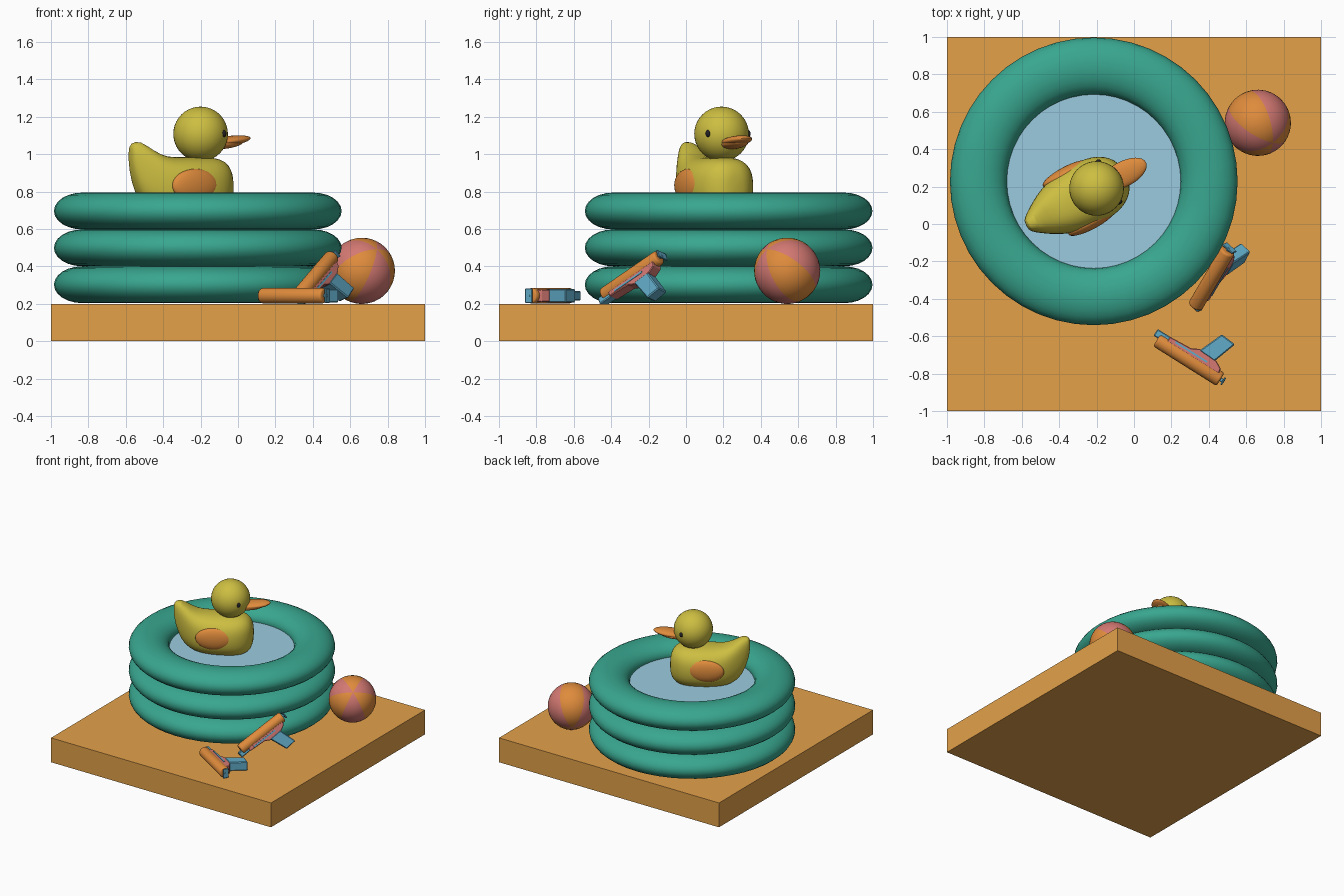
import bpy, bmesh, math
from mathutils import Matrix, Vector

if "Cube" in bpy.data.objects:
    bpy.data.objects.remove(bpy.data.objects["Cube"])

def mat(name, r, g, b):
    m = bpy.data.materials.new(name)
    m.diffuse_color = (r, g, b, 1)
    m.use_nodes = True
    m.node_tree.nodes["Principled BSDF"].inputs["Base Color"].default_value = m.diffuse_color
    return m

WOOD = mat("wood", .77, .355, .068)
TEAL = mat("teal", .04, .385, .275)
WATER = mat("water", .33, .60, .74)
YELLOW = mat("yellow", .61, .515, .053)
ORANGE = mat("orange", .74, .26, .045)
PINK = mat("pink", .66, .19, .17)
BLUE = mat("blue", .12, .41, .58)
BLACK = mat("black", .015, .015, .02)

def finish(bm, name, mats, M=Matrix(), smooth=True):
    bmesh.ops.recalc_face_normals(bm, faces=bm.faces)
    me = bpy.data.meshes.new(name)
    bm.to_mesh(me)
    bm.free()
    ob = bpy.data.objects.new(name, me)
    bpy.context.collection.objects.link(ob)
    for m in mats:
        me.materials.append(m)
    ob.matrix_world = M
    if smooth:
        bpy.ops.object.select_all(action='DESELECT')
        ob.select_set(True)
        bpy.context.view_layer.objects.active = ob
        bpy.ops.object.shade_smooth_by_angle(angle=math.radians(40))
    return ob

def frame(origin, x, y):
    x, y = Vector(x).normalized(), Vector(y)
    y = (y - x * x.dot(y)).normalized()
    m = Matrix((x, y, x.cross(y))).transposed().to_4x4()
    m.translation = origin
    return m

def ball(name, m, c, r, M=Matrix(), tilt=0, seg=32):
    bm = bmesh.new()
    T = (Matrix.Translation(c) @ Matrix.Rotation(tilt, 4, 'Y')
         @ Matrix.Diagonal((*r, 1)))
    bmesh.ops.create_uvsphere(bm, u_segments=seg, v_segments=seg // 2, radius=1, matrix=T)
    return finish(bm, name, [m], M)

def cyl(name, m, r, depth, T, M=Matrix(), seg=24, bevel=0):
    bm = bmesh.new()
    bmesh.ops.create_cone(bm, cap_ends=True, segments=seg, radius1=r, radius2=r, depth=depth, matrix=T)
    if bevel:
        rim = [e for e in bm.edges if any(len(f.verts) > 4 for f in e.link_faces)]
        bmesh.ops.bevel(bm, geom=rim, offset=bevel, segments=3, affect='EDGES', profile=.5)
    return finish(bm, name, [m], M)

def prism(name, m, pts, z0, z1, M=Matrix(), bevel=0):
    bm = bmesh.new()
    f = bm.faces.new([bm.verts.new((x, y, z0)) for x, y in pts])
    top = bmesh.ops.extrude_face_region(bm, geom=[f])["geom"]
    for v in top:
        if isinstance(v, bmesh.types.BMVert):
            v.co.z = z1
    if bevel:
        bmesh.ops.bevel(bm, geom=bm.edges[:], offset=bevel, segments=1, affect='EDGES')
    return finish(bm, name, [m], M, smooth=False)

def rect(x0, x1, y0, y1):
    return [(x0, y0), (x1, y0), (x1, y1), (x0, y1)]

def loft(rings):
    bm = bmesh.new()
    loops = [[bm.verts.new(p) for p in ring] for ring in rings]
    n = len(loops[0])
    for a, b in zip(loops, loops[1:]):
        for i in range(n):
            bm.faces.new((a[i], a[(i + 1) % n], b[(i + 1) % n], b[i]))
    bm.faces.new(loops[0])
    bm.faces.new(loops[-1])
    return bm

# Ground slab
prism("ground_slab", WOOD, rect(-1, 1, -1, 1), 0, .2)

# Pool: three flattened inflatable rings and the water surface
PX, PY = -.215, .228
for k in range(3):
    bm = bmesh.new()
    prof = [bm.verts.new((.617 + .152 * math.cos(t), 0, .0985 * math.sin(t)))
            for t in (i * math.tau / 24 for i in range(24))]
    edges = [bm.edges.new((prof[i], prof[(i + 1) % 24])) for i in range(24)]
    bmesh.ops.spin(bm, geom=prof + edges, cent=(0, 0, 0), axis=(0, 0, 1),
                   angle=math.tau, steps=48, use_merge=True)
    bmesh.ops.remove_doubles(bm, verts=bm.verts, dist=1e-4)
    finish(bm, f"pool_ring_{k + 1}", [TEAL], Matrix.Translation((PX, PY, .302 + .197 * k)))
cyl("pool_water", WATER, .5, .04, Matrix.Translation((PX, PY, .67)), seg=48)

# Beach ball with alternating gores
bm = bmesh.new()
bmesh.ops.create_uvsphere(bm, u_segments=36, v_segments=20, radius=.177)
for f in bm.faces:
    c = f.calc_center_median()
    f.material_index = int((math.atan2(c.y, c.x) + math.pi) / (math.pi / 3)) % 2
pole = Vector((.45, -.6, .65)).to_track_quat('Z', 'Y').to_matrix().to_4x4()
finish(bm, "beach_ball", [ORANGE, PINK], Matrix.Translation((.662, .541, .376)) @ pole)

# Duck, built facing local +x and then turned
D = Matrix.Translation((-.2, .19, 0)) @ Matrix.Rotation(math.radians(28), 4, 'Z')
# body sections: position, top, bottom, half width
sections = [(-.425, 1.035, .97, .02), (-.417, 1.06, .89, .04), (-.37, 1.075, .75, .075),
            (-.30, 1.02, .69, .12), (-.22, .985, .67, .155), (-.12, .985, .66, .175),
            (-.02, .985, .66, .175), (.06, .985, .66, .163), (.12, .97, .68, .13),
            (.155, .935, .71, .09), (.172, .88, .77, .045)]
def spow(c, e):
    return math.copysign(abs(c) ** e, c)
rings = []
for u, top, bot, hw in sections:
    angs = [i * math.tau / 24 for i in range(24)]
    rings.append([(u, hw * spow(math.cos(t), .8),
                   (top + bot) / 2 + (top - bot) / 2 * spow(math.sin(t), .8)) for t in angs])
body = finish(loft(rings), "duck_body", [YELLOW], D)
for p in body.data.polygons:
    p.use_smooth = True
sub = body.modifiers.new("smooth", 'SUBSURF')
sub.levels = sub.render_levels = 1

ball("duck_head", YELLOW, (0, 0, 1.108), (.146, .146, .146), D, seg=40)
ball("duck_upper_bill", ORANGE, (.165, 0, 1.070), (.135, .068, .026), D, tilt=-.12)
ball("duck_lower_bill", ORANGE, (.14, 0, 1.056), (.115, .064, .028), D, tilt=-.1)
for side, s in (("right", -1), ("left", 1)):
    ball(f"duck_{side}_eye", BLACK, (.075, s * .122, 1.11), (.015, .012, .019), D, seg=16)
    ball(f"duck_{side}_wing", ORANGE, (-.108, s * .146, .833), (.14, .038, .088), D)

# Water pistols: local x along the barrel, y towards the grip
def pistol(name, M):
    along = Matrix.Rotation(math.pi / 2, 4, 'Y')
    cyl(name + "_tank", ORANGE, .041, .40, along, M, bevel=.012)
    prism(name + "_body", PINK, [(-.15, .0), (.18, .0), (.17, .05), (.13, .072),
                                 (.02, .08), (-.02, .058), (-.15, .05)], -.033, .033, M, .004)
    prism(name + "_stripe", BLUE, rect(-.11, .09, .036, .046), -.036, .036, M)
    prism(name + "_nozzle", BLUE, rect(-.228, -.14, .008, .05), -.025, .025, M, .005)
    prism(name + "_grip", BLUE, [(.022, .07), (.121, .066), (.166, .2), (.078, .208)],
          -.036, .036, M, .006)
    cyl(name + "_plunger", BLUE, .01, .03, Matrix.Translation((.208, 0, 0)) @ along, M, seg=12)
    prism(name + "_plunger_handle", BLUE, rect(.212, .222, -.022, .022), -.038, .038, M, .003)

pistol("flat_pistol", frame((.293, -.725, .243), (.847, -.532, 0), (.532, .847, 0)))
pistol("leaning_pistol", frame((.415, -.29, .347), (.436, .741, .513), (.585, .225, -.84)))
